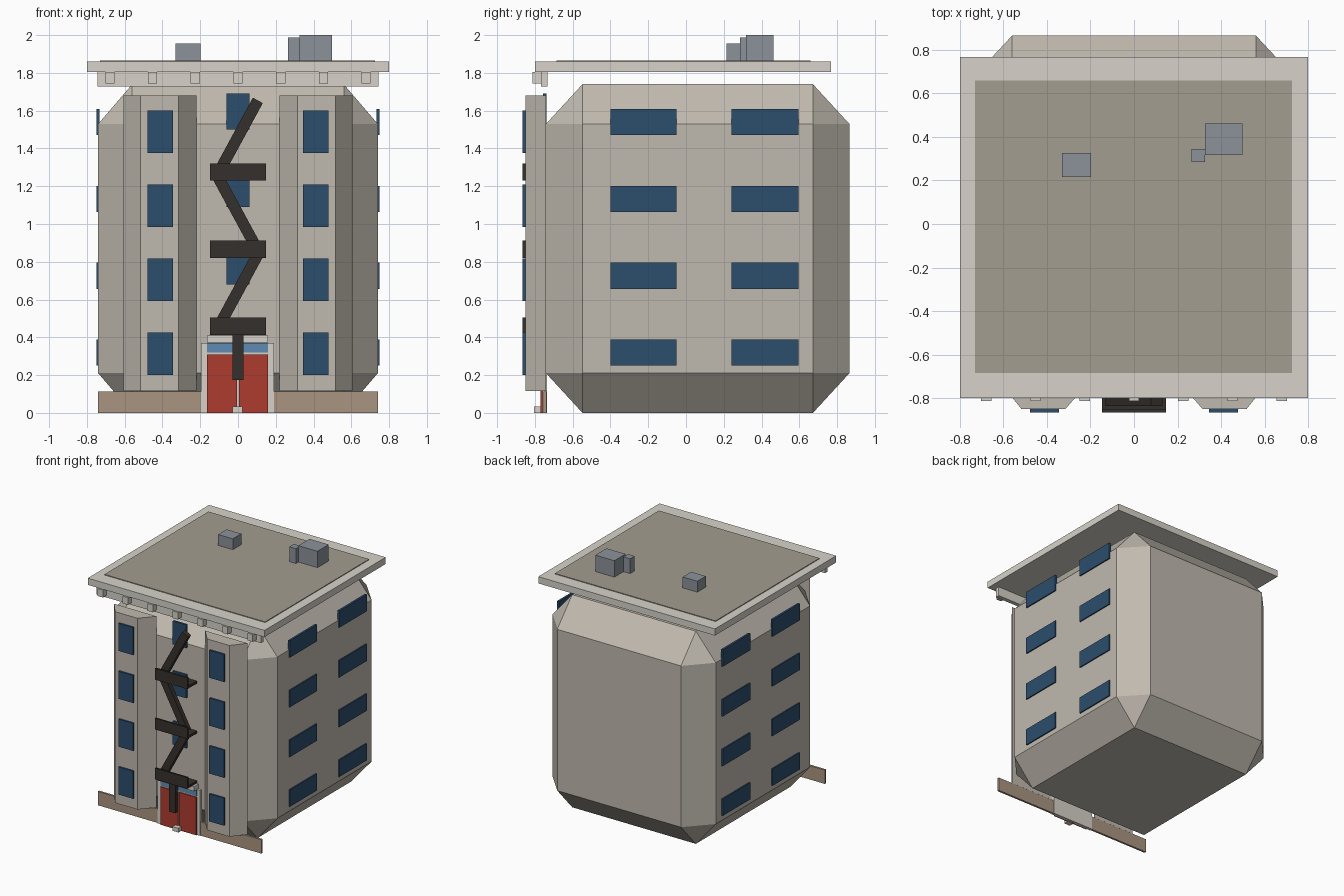
import bpy, bmesh, math
from itertools import permutations

if "Cube" in bpy.data.objects:
    bpy.data.objects.remove(bpy.data.objects["Cube"])

def mat(name, r, g, b):
    m = bpy.data.materials.new(name)
    m.diffuse_color = (r, g, b, 1)
    m.use_nodes = True
    m.node_tree.nodes["Principled BSDF"].inputs["Base Color"].default_value = m.diffuse_color
    return m

STONE = mat("stone", 0.53, 0.49, 0.43)
TRIM = mat("trim", 0.68, 0.65, 0.59)
TAR = mat("roof_tar", 0.37, 0.34, 0.28)
GLASS = mat("glass", 0.025, 0.075, 0.15)
TRANSOM = mat("transom_glass", 0.12, 0.26, 0.45)
RED = mat("door_red", 0.42, 0.045, 0.03)
IRON = mat("iron", 0.035, 0.03, 0.025)
BASE = mat("base_stone", 0.40, 0.30, 0.22)
METAL = mat("metal", 0.26, 0.29, 0.32)

def finish(name, bm, material):
    bmesh.ops.recalc_face_normals(bm, faces=bm.faces)
    me = bpy.data.meshes.new(name)
    bm.to_mesh(me)
    bm.free()
    me.materials.append(material)
    ob = bpy.data.objects.new(name, me)
    bpy.context.collection.objects.link(ob)
    return ob

def box(name, x, y, z, material, tilt=0):
    """Box from (min, max) ranges, tilted about y around its centre."""
    bm = bmesh.new()
    bmesh.ops.create_cube(bm, size=1)
    r = (x, y, z)
    for v in bm.verts:
        v.co = [v.co[i] * (r[i][1] - r[i][0]) for i in range(3)]
    ob = finish(name, bm, material)
    ob.location = [(a + b) / 2 for a, b in r]
    ob.rotation_euler.y = tilt
    return ob

# main block: box with wide single chamfers on every edge
bm = bmesh.new()
half, inset = (0.74, 0.803, 0.87), (0.56, 0.61, 0.66)
centre = (0, 0.062, 0.87)
for face in range(3):
    for sx in (-1, 1):
        for sy in (-1, 1):
            for sz in (-1, 1):
                s = (sx, sy, sz)
                bm.verts.new([centre[i] + s[i] * (half[i] if i == face else inset[i])
                              for i in range(3)])
bmesh.ops.convex_hull(bm, input=bm.verts)
bmesh.ops.dissolve_limit(bm, angle_limit=0.01, verts=bm.verts, edges=bm.edges)
finish("main_block", bm, STONE)

# bay columns with slanted sides, and their windows
for s, side in ((-1, "left"), (1, "right")):
    bm = bmesh.new()
    plan = ((0.22, -0.74), (0.315, -0.85), (0.517, -0.85), (0.605, -0.74))
    f = bm.faces.new([bm.verts.new((s * px, py, 0.115)) for px, py in plan])
    ext = bmesh.ops.extrude_face_region(bm, geom=[f])["geom"]
    for v in ext:
        if isinstance(v, bmesh.types.BMVert):
            v.co.z = 1.68
    finish(f"bay_{side}", bm, STONE)
    for i in range(4):
        z = 0.2 + 0.392 * i
        x = sorted((s * 0.345, s * 0.478))
        box(f"bay_window_{side}", x, (-0.865, -0.848), (z, z + 0.225), GLASS)
        # side wall windows
        z = 0.25 + 0.407 * i
        x = sorted((s * 0.733, s * 0.75))
        for y in ((-0.40, -0.05), (0.24, 0.595)):
            box(f"side_window_{side}", x, y, (z, z + 0.138), GLASS)

# centre windows behind the fire escape
for i in range(3):
    z = 0.68 + 0.41 * i
    box("centre_window", (-0.062, 0.06), (-0.757, -0.738), (z, z + 0.19), GLASS)

# base strip
box("base_strip", (-0.74, 0.74), (-0.755, -0.738), (0, 0.113), BASE)

# entrance
box("door_surround", (-0.195, 0.19), (-0.76, -0.735), (0, 0.37), TRIM)
box("door_canopy", (-0.165, 0.16), (-0.80, -0.735), (0.372, 0.41), TRIM)
for x in ((-0.165, -0.005), (0.005, 0.16)):
    box("door_leaf", x, (-0.769, -0.75), (0, 0.31), RED)
    box("transom", x, (-0.767, -0.75), (0.32, 0.37), TRANSOM)
box("door_step", (-0.03, 0.025), (-0.805, -0.76), (0, 0.035), TRIM)

# fire escape: landings with front rails, zigzag stairs and drop ladder
for i in range(3):
    z = 0.413 + 0.408 * i
    box("landing_deck", (-0.147, 0.147), (-0.86, -0.74), (z, z + 0.02), IRON)
    box("landing_rail", (-0.147, 0.147), (-0.865, -0.85), (z, z + 0.092), IRON)
    c = 0.645 + 0.408 * i
    box("stair_flight", (-0.03, 0.03), (-0.835, -0.795), (c - 0.22, c + 0.22), IRON,
        math.radians(28.5 if i % 2 == 0 else -28.5))
box("drop_ladder", (-0.03, 0.028), (-0.85, -0.825), (0.175, 0.42), IRON)

# cornice and brackets
box("cornice", (-0.745, 0.745), (-0.767, -0.733), (1.728, 1.807), TRIM)
for i in range(-3, 4):
    x = i * 0.2262
    box("bracket", (x - 0.024, x + 0.024), (-0.813, -0.767), (1.745, 1.805), TRIM)

# roof and rooftop units
box("roof_slab", (-0.80, 0.80), (-0.80, 0.768), (1.805, 1.86), TRIM)
box("roof_surface", (-0.73, 0.725), (-0.685, 0.66), (1.855, 1.866), TAR)
box("roof_vent", (-0.33, -0.198), (0.215, 0.325), (1.86, 1.955), METAL)
box("roof_unit", (0.325, 0.498), (0.317, 0.462), (1.86, 2.0), METAL)
box("roof_pipe", (0.265, 0.325), (0.285, 0.345), (1.86, 1.987), METAL)
